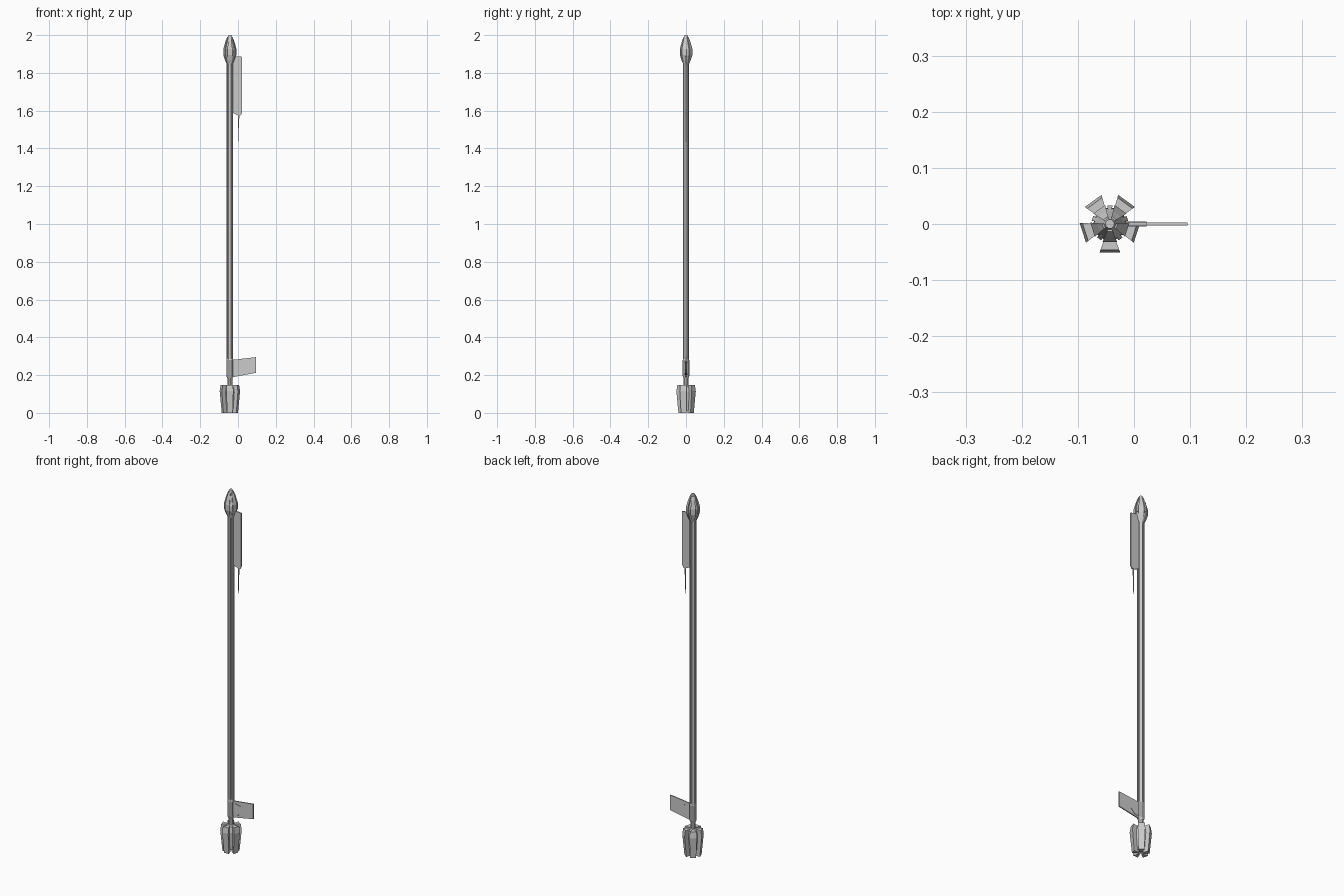
import bpy, bmesh
from math import sin, cos, radians

if "Cube" in bpy.data.objects:
    bpy.data.objects.remove(bpy.data.objects["Cube"])

CX = -0.043  # axis of the shaft


def make(name, verts, faces):
    mesh = bpy.data.meshes.new(name)
    mesh.from_pydata(verts, [], faces)
    bm = bmesh.new()
    bm.from_mesh(mesh)
    bmesh.ops.recalc_face_normals(bm, faces=bm.faces)
    bm.to_mesh(mesh)
    bm.free()
    ob = bpy.data.objects.new(name, mesh)
    bpy.context.collection.objects.link(ob)
    return ob


def lathe(name, profile, sides=10):
    """Closed faceted body of revolution around the shaft axis."""
    verts, faces = [], []
    for r, z in profile:
        for i in range(sides):
            a = radians(-90) + radians(360) * (i + 0.5) / sides
            verts.append((CX + r * cos(a), r * sin(a), z))
    for j in range(len(profile) - 1):
        for i in range(sides):
            k = (i + 1) % sides
            faces.append((j * sides + i, j * sides + k,
                          (j + 1) * sides + k, (j + 1) * sides + i))
    faces.append(tuple(range(sides)))
    faces.append(tuple(range((len(profile) - 1) * sides, len(profile) * sides)))
    return make(name, verts, faces)


def petals(name, outline, half, count=5, start=-90):
    """Ring of wedge panels; outline is a closed (radius, z) polygon."""
    verts, faces = [], []
    n = len(outline)
    for c in range(count):
        b = len(verts)
        for side in (-1, 1):
            a = radians(start + 360 / count * c + side * half)
            verts += [(CX + r * cos(a), r * sin(a), z) for r, z in outline]
        faces.append(tuple(range(b, b + n)))
        faces.append(tuple(range(b + n, b + 2 * n)))
        for i in range(n):
            k = (i + 1) % n
            faces.append((b + i, b + k, b + n + k, b + n + i))
    return make(name, verts, faces)


def plate(name, outline, half_y):
    """Thin flat plate; outline is a closed (x, z) polygon."""
    n = len(outline)
    verts = [(x, y, z) for y in (-half_y, half_y) for x, z in outline]
    faces = [tuple(range(n)), tuple(range(n, 2 * n))]
    faces += [(i, (i + 1) % n, n + (i + 1) % n, n + i) for i in range(n)]
    return make(name, verts, faces)


# Foot: five tapered weights around a core
lathe("foot_core", [(0.022, 0.012), (0.03, 0.11), (0.024, 0.14), (0.012, 0.15)])
petals("foot_weights", [(0.012, 0.0), (0.043, 0.0), (0.054, 0.115),
                        (0.049, 0.147), (0.012, 0.147)], 20)

# Shaft: core, five raised rails and lower sleeve
lathe("shaft_core", [(0.0135, 0.13), (0.0135, 1.87)])
petals("shaft_rails", [(0.008, 0.28), (0.0175, 0.28), (0.0175, 1.86), (0.008, 1.86)], 22)
lathe("lower_sleeve", [(0.014, 0.185), (0.0185, 0.195), (0.0185, 0.28), (0.015, 0.29)])

# Head: core, five curved panels, tip
lathe("head_core", [(0.014, 1.84), (0.028, 1.89), (0.029, 1.925), (0.012, 1.985), (0.008, 2.0)])
petals("head_panels", [(0.008, 1.85), (0.018, 1.85), (0.026, 1.868), (0.035, 1.895),
                       (0.035, 1.926), (0.024, 1.965), (0.014, 1.99), (0.006, 1.99)], 22)
petals("head_studs", [(0.01, 1.9), (0.033, 1.9), (0.033, 1.92), (0.01, 1.97)], 8, 5, -54)

# Upper blade with a hanging needle
plate("upper_blade", [(-0.03, 1.59), (-0.022, 1.585), (0.0, 1.575), (0.014, 1.575),
                      (0.022, 1.59), (0.022, 1.885), (-0.03, 1.89)], 0.003)
plate("blade_needle", [(0.0, 1.58), (0.002, 1.47), (0.004, 1.435),
                       (0.005, 1.47), (0.007, 1.58)], 0.002)

# Lower swept fin with a bracket
plate("lower_fin", [(-0.035, 0.188), (0.095, 0.212), (0.095, 0.295), (-0.035, 0.28)], 0.003)
plate("fin_bracket", [(-0.03, 0.2), (0.0, 0.205), (0.022, 0.23), (0.022, 0.262), (-0.03, 0.272)], 0.0045)
